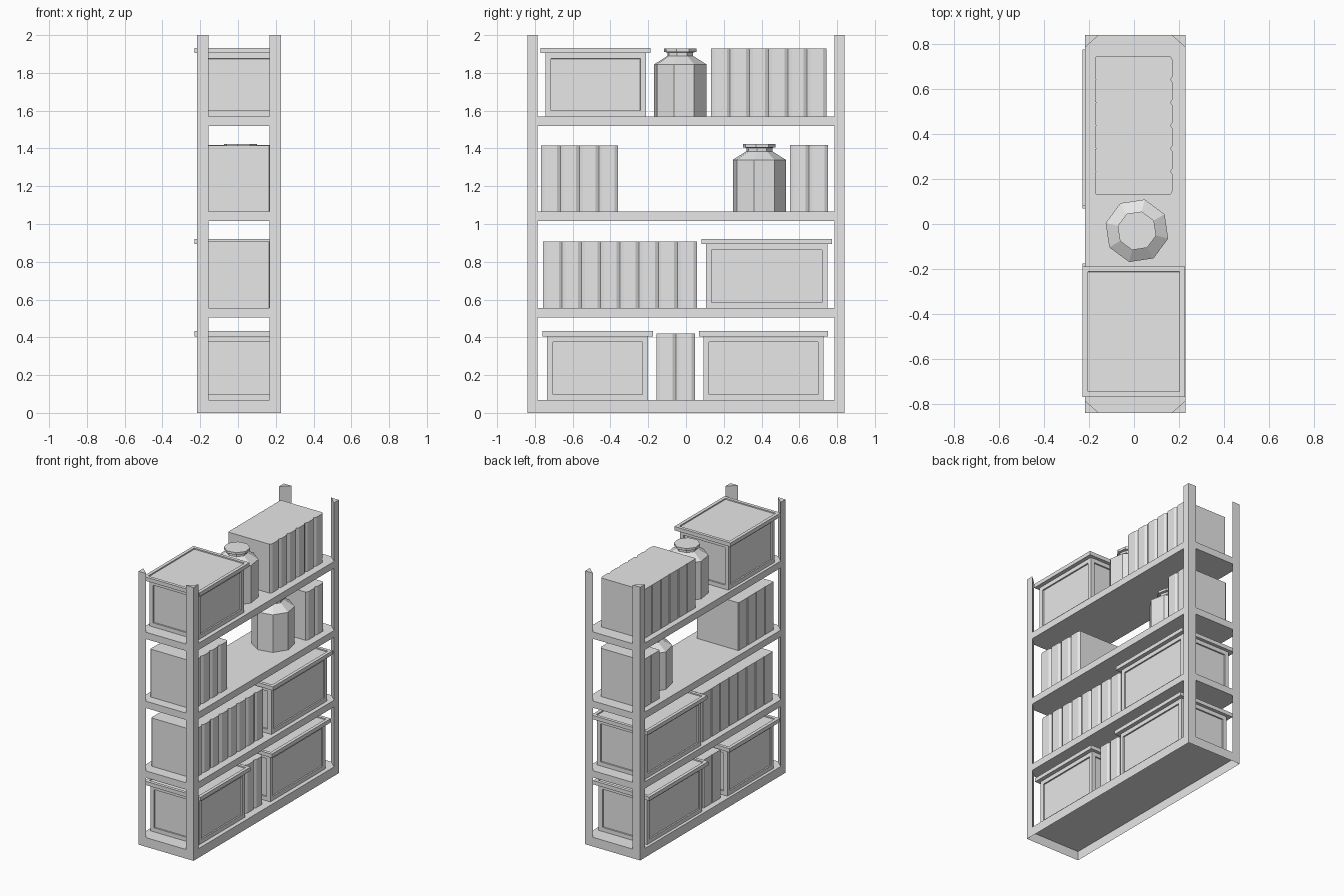
import bpy, bmesh, math

cube = bpy.data.objects.get("Cube")
if cube:
    bpy.data.objects.remove(cube, do_unlink=True)

grey = bpy.data.materials.new("plain_grey")
grey.use_nodes = True
COLOUR = (0.8, 0.8, 0.8, 1)
grey.diffuse_color = COLOUR
grey.node_tree.nodes["Principled BSDF"].inputs["Base Color"].default_value = COLOUR

X0, X1, Y = -0.217, 0.228, 0.84      # frame footprint
PX, PY = 0.062, 0.055                # post legs
LEVELS = [0.067, 0.555, 1.065, 1.57]  # shelf tops


def finish(name, bm):
    bmesh.ops.recalc_face_normals(bm, faces=bm.faces)
    mesh = bpy.data.meshes.new(name)
    bm.to_mesh(mesh)
    bm.free()
    mesh.materials.append(grey)
    obj = bpy.data.objects.new(name, mesh)
    bpy.context.collection.objects.link(obj)
    return obj


def add_prism(bm, outline, z0, z1):
    low = [bm.verts.new((x, y, z0)) for x, y in outline]
    high = [bm.verts.new((x, y, z1)) for x, y in outline]
    bottom, top = bm.faces.new(low[::-1]), bm.faces.new(high)
    n = len(low)
    sides = [bm.faces.new((low[i], low[(i + 1) % n], high[(i + 1) % n], high[i]))
             for i in range(n)]
    return bottom, top, sides


def rect(x0, x1, y0, y1):
    return [(x0, y0), (x1, y0), (x1, y1), (x0, y1)]


def recess(bm, faces, border, depth):
    # flat panel outline, then a sunken panel inside it
    bmesh.ops.recalc_face_normals(bm, faces=bm.faces)
    bmesh.ops.inset_individual(bm, faces=faces, thickness=border)
    bmesh.ops.inset_individual(bm, faces=faces, thickness=0.001, depth=-depth)


# Triangular corner posts
for xn, x, sx in (("right", X0, 1), ("left", X1, -1)):
    for yn, y, sy in (("front", -Y, 1), ("back", Y, -1)):
        bm = bmesh.new()
        add_prism(bm, [(x, y), (x + sx * PX, y), (x, y + sy * PY)], LEVELS[0], 2)
        finish(f"{yn}_{xn}_post", bm)

# Shelves; the lowest one is a skirt left open underneath
for i, z in enumerate(LEVELS):
    bm = bmesh.new()
    bottom, top, sides = add_prism(bm, rect(X0, X1, -Y, Y), max(z - 0.05, 0) if i else 0, z)
    if i == 0:
        bm.faces.remove(bottom)
    finish(f"shelf_{i + 1}", bm)


# Storage boxes with sunken panels and overhanging lids
def storage_box(name, y0, y1, z, height=0.338):
    bm = bmesh.new()
    bottom, top, sides = add_prism(bm, rect(-0.195, 0.197, y0, y1), z, z + height)
    recess(bm, sides, 0.042, 0.01)
    finish(name, bm)
    bm = bmesh.new()
    bottom, top, sides = add_prism(bm, rect(-0.229, 0.226, y0 - 0.024, y1 + 0.024),
                                   z + height, z + height + 0.028)
    recess(bm, [top], 0.034, 0.008)
    finish(name + "_lid", bm)


storage_box("bottom_front_box", -0.735, -0.2, LEVELS[0])
storage_box("bottom_back_box", 0.092, 0.728, LEVELS[0])
storage_box("middle_box", 0.105, 0.75, LEVELS[1])
storage_box("top_box", -0.745, -0.212, LEVELS[3], 0.335)


# Rows of books with bevelled spines
def book_row(name, y0, y1, z, count, height=0.353):
    bm = bmesh.new()
    w = (y1 - y0) / count
    for i in range(count):
        a, b = y0 + i * w, y0 + (i + 1) * w
        add_prism(bm, [(-0.168, a), (0.163, a), (0.174, a + 0.018), (0.174, b - 0.018),
                       (0.163, b), (-0.168, b), (-0.174, b - 0.005), (-0.174, a + 0.005)],
                  z, z + height)
    finish(name, bm)


book_row("bottom_books", -0.155, 0.047, LEVELS[0], 2)
book_row("lower_books", -0.757, 0.057, LEVELS[1], 8)
book_row("upper_front_books", -0.767, -0.36, LEVELS[2], 4, 0.35)
book_row("upper_back_books", 0.55, 0.752, LEVELS[2], 2)
book_row("top_books", 0.132, 0.743, LEVELS[3], 6, 0.358)


# Eight-sided jars lathed from a profile of (radius, height)
def jar(name, y, z, turn):
    profile = [(0.143, 0), (0.143, 0.275), (0.07, 0.32), (0.07, 0.338),
               (0.088, 0.341), (0.088, 0.358)]
    bm = bmesh.new()
    rings = []
    for r, h in profile:
        angles = [math.radians(turn + 45 * k) for k in range(8)]
        rings.append([bm.verts.new((0.013 + r * math.cos(a), y + r * math.sin(a), z + h))
                      for a in angles])
    for lo, hi in zip(rings, rings[1:]):
        for k in range(8):
            n = (k + 1) % 8
            bm.faces.new((lo[k], lo[n], hi[n], hi[k]))
    bm.faces.new(rings[0][::-1])
    bm.faces.new(rings[-1])
    finish(name, bm)


jar("top_jar", -0.03, LEVELS[3], -14)
jar("upper_jar", 0.388, LEVELS[2], -11)
